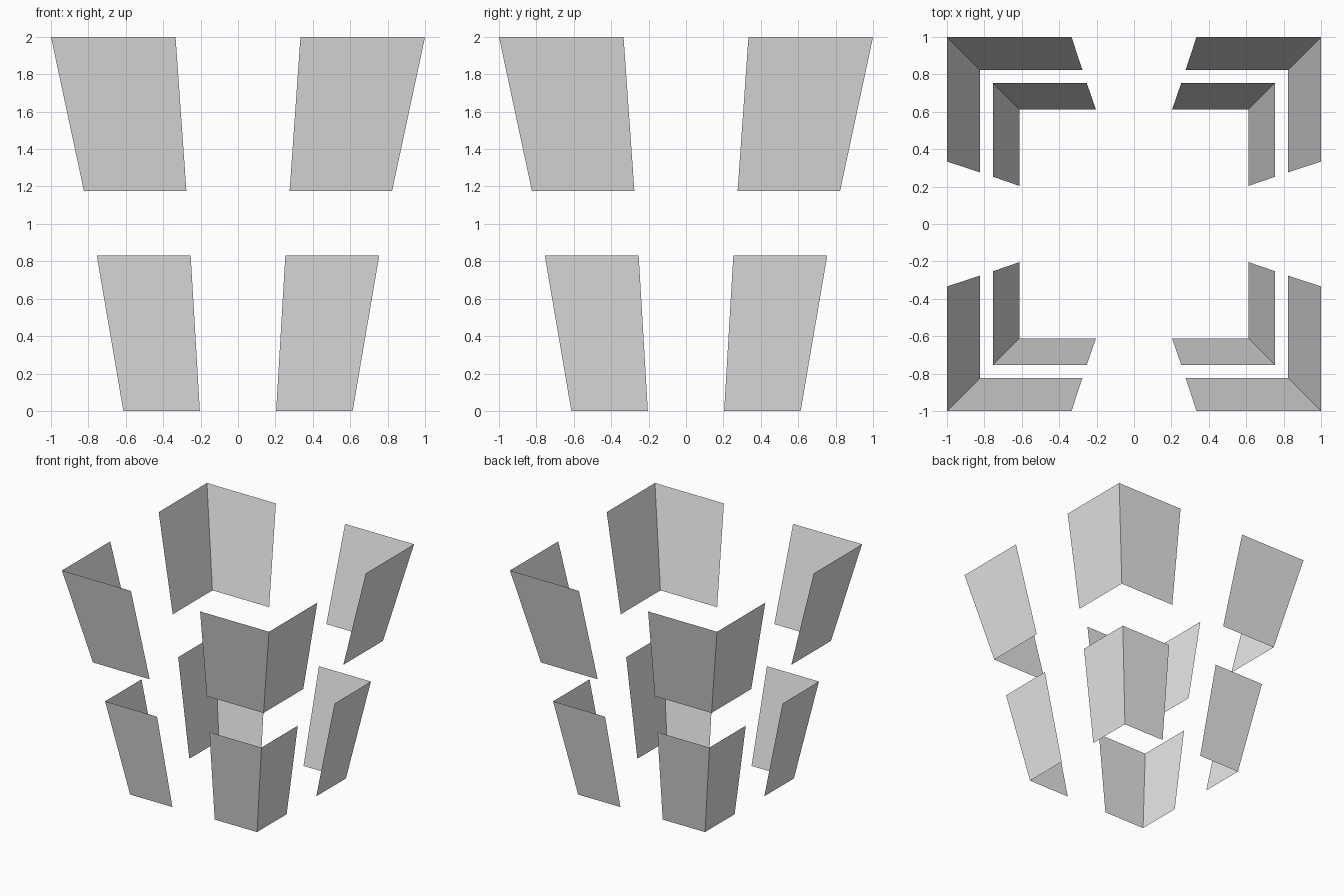
import bpy
import bmesh

cube = bpy.data.objects.get("Cube")
if cube:
    bpy.data.objects.remove(cube, do_unlink=True)

grey = bpy.data.materials.new("plain grey")
grey.use_nodes = True
grey.diffuse_color = (0.8, 0.8, 0.8, 1)
grey.node_tree.nodes["Principled BSDF"].inputs["Base Color"].default_value = (0.8, 0.8, 0.8, 1)


def corner_panel(name, sx, sy, bottom, top):
    """Folded thin sheet; bottom and top are (height, half width, half gap)."""
    bm = bmesh.new()
    rows = []
    for z, w, g in (bottom, top):
        path = [(g, w), (w, w), (w, g)]
        rows.append([bm.verts.new((sx * x, sy * y, z)) for x, y in path])
    low, high = rows
    for i in range(2):
        face = bm.faces.new((low[i], low[i + 1], high[i + 1], high[i]))
        face.normal_update()
        # Turn every face outward
        if face.normal.dot(face.calc_center_median()) < 0 or face.normal.z > 0:
            face.normal_flip()
    mesh = bpy.data.meshes.new(name)
    bm.to_mesh(mesh)
    bm.free()
    mesh.materials.append(grey)
    obj = bpy.data.objects.new(name, mesh)
    bpy.context.collection.objects.link(obj)


# Two flared tiers, each with four corner panels
tiers = {
    "lower": ((0, 0.613, 0.204), (0.83, 0.755, 0.253)),
    "upper": ((1.177, 0.824, 0.276), (2, 1, 0.334)),
}
for tier, (bottom, top) in tiers.items():
    for side, sx in (("left", 1), ("right", -1)):
        for end, sy in (("front", -1), ("back", 1)):
            corner_panel(f"{tier}_{end}_{side}_corner_panel", sx, sy, bottom, top)
